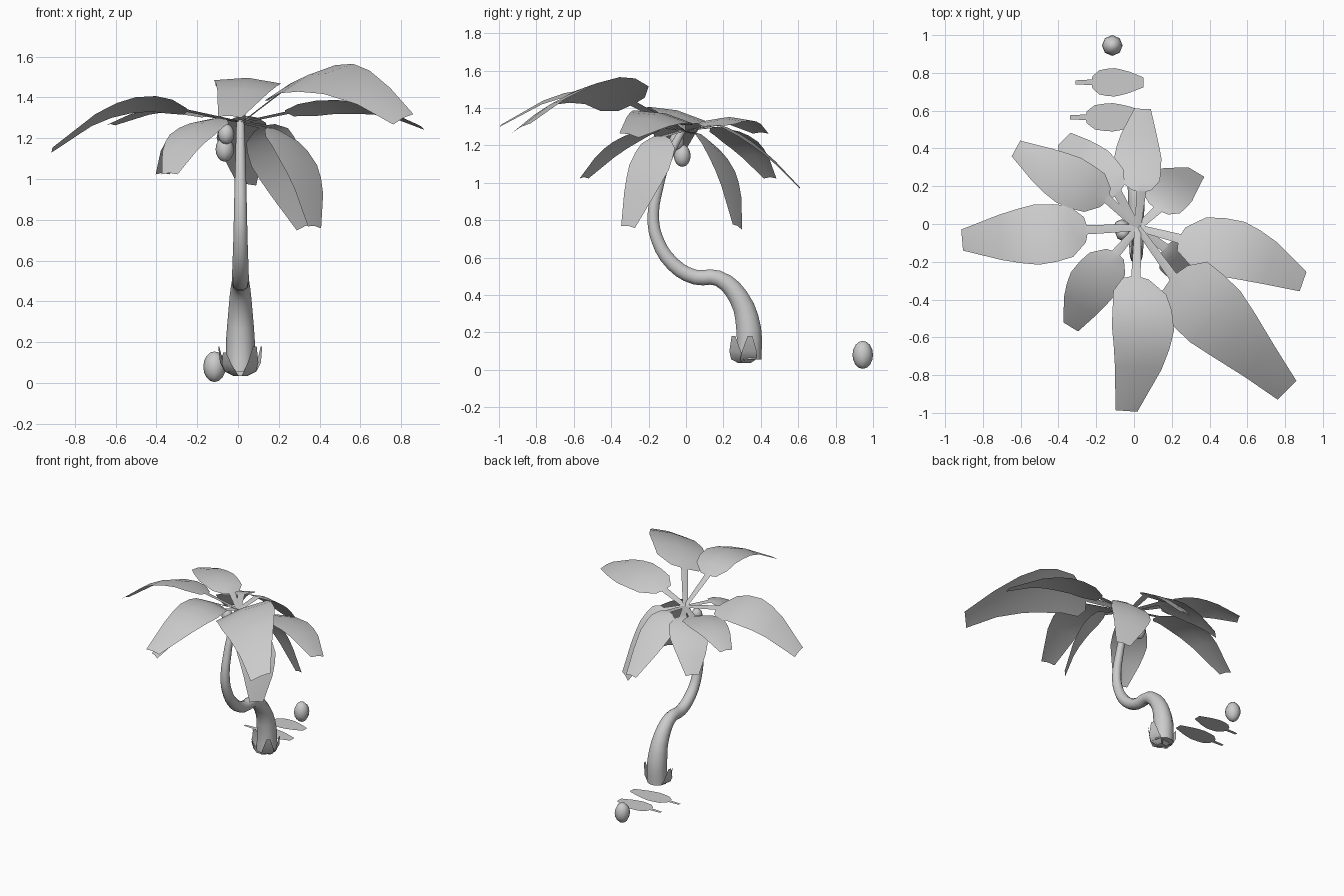
import bpy, bmesh, math
from mathutils import Vector as V, Matrix

if "Cube" in bpy.data.objects:
    bpy.data.objects.remove(bpy.data.objects["Cube"])

BLADE = [(0, .42), (.13, .85), (.27, .95), (.43, 1), (.57, .9), (.72, .75), (1, .35)]
BROAD = [(0, .52), (.1, .96), (.27, 1), (.43, 1), (.6, .84), (.8, .6), (1, .37)]


def arc(a, b, c, t):
    """Quadratic curve through a, b (midway) and c."""
    q = 2 * b - (a + c) / 2
    return a * (1 - t) ** 2 + q * 2 * t * (1 - t) + c * t * t


def leaf(name, root, a, b, c, width, roll=0, profile=BLADE, stem=.025, sag=.02, turn=0):
    """Thin stem followed by a broad arched blade, one surface thick."""
    a, b, c = V(a), V(b), V(c)
    d = c - a
    side = Matrix.Rotation(math.radians(turn), 3, "Z") @ V((d.y, -d.x, 0)).normalized()
    side += V((0, 0, roll))
    rows = []
    if root:
        r = V(root)
        rows += [(r, stem * .7), (r.lerp(a, .96), stem)]
    rows += [(arc(a, b, c, t), width * w / 2) for t, w in profile]
    bm = bmesh.new()
    prev = None
    for p, h in rows:
        drop = V((0, 0, sag * h / (width / 2)))
        row = [bm.verts.new(p + side * (h * k) - drop * abs(k)) for k in (-1, 0, 1)]
        if prev:
            for i in range(2):
                bm.faces.new((prev[i], row[i], row[i + 1], prev[i + 1]))
        prev = row
    bmesh.ops.recalc_face_normals(bm, faces=bm.faces)
    for f in bm.faces:
        f.smooth = True
    me = bpy.data.meshes.new(name)
    bm.to_mesh(me)
    bm.free()
    ob = bpy.data.objects.new(name, me)
    bpy.context.collection.objects.link(ob)
    return ob


# Crown of ten fronds: blade start, middle, tip, width, roll
hub = (.02, -.02, 1.28)
fronds = [
    ((-.26, -.03, 1.34), (-.56, -.06, 1.37), (-.91, -.085, 1.15), .32, -.25),
    ((-.15, .14, 1.31), (-.38, .25, 1.35), (-.625, .4, 1.27), .27, 0),
    ((-.09, .17, 1.3), (-.25, .31, 1.22), (-.37, .45, 1.03), .27, 0),
    ((.04, .18, 1.31), (.02, .38, 1.2), (.045, .61, .975), .25, 0),
    ((.13, .08, 1.26), (.2, .205, 1.09), (.33, .275, .77), .28, .3, BLADE, .025, .02, 15),
    ((.25, -.08, 1.33), (.58, -.15, 1.37), (.895, -.305, 1.26), .31, .22),
    ((.215, -.29, 1.43), (.47, -.53, 1.51), (.81, -.88, 1.3), .38, -.36, BROAD),
    ((.17, -.13, 1.25), (.31, -.21, 1.07), (.375, -.31, .77), .28, .1),
    ((.01, -.29, 1.43), (.045, -.6, 1.49), (-.04, -.99, 1.31), .33, .05),
    ((-.1, -.16, 1.3), (-.24, -.35, 1.22), (-.335, -.545, 1.03), .26, 0),
]
for i, f in enumerate(fronds):
    leaf(f"frond_{i + 1}", hub, *f)

# Two fallen leaves lying flat on the ground
for i, (x, y, n) in enumerate(((-.22, .75, .27), (-.25, .565, .32))):
    leaf(f"fallen_leaf_{i + 1}", (x - .09, y, .06), (x, y, .06),
         (x + n / 2, y, .06), (x + n, y, .06), .15, 0, BLADE, .015, 0)

# Curved trunk
path = [(.335, .055, .072), (.335, .22, .07), (.28, .39, .056), (.17, .49, .044),
        (.05, .495, .042), (-.07, .565, .04), (-.155, .7, .035), (-.175, .83, .032),
        (-.15, .97, .029), (-.11, 1.1, .025), (-.02, 1.28, .02)]
cu = bpy.data.curves.new("trunk", "CURVE")
cu.dimensions = "3D"
cu.resolution_u = 3
cu.bevel_depth = 1
cu.bevel_resolution = 3
cu.use_fill_caps = True
sp = cu.splines.new("BEZIER")
sp.bezier_points.add(len(path) - 1)
for bp, (y, z, r) in zip(sp.bezier_points, path):
    bp.co = (.012, y, z)
    bp.radius = r
    bp.handle_left_type = bp.handle_right_type = "AUTO"
trunk = bpy.data.objects.new("trunk", cu)
bpy.context.collection.objects.link(trunk)
bpy.ops.object.select_all(action="DESELECT")
trunk.select_set(True)
bpy.context.view_layer.objects.active = trunk
bpy.ops.object.convert(target="MESH")
bpy.ops.object.shade_smooth_by_angle(angle=math.radians(50))

# Small husk leaves around the trunk foot
for i, ang in enumerate((20, 100, 165, 225, 310)):
    u = V((math.cos(math.radians(ang)), .72 * math.sin(math.radians(ang)), 0))
    o = V((.012, .315, 0))
    z = .18 if i % 2 == 0 else .15
    leaf(f"husk_leaf_{i + 1}", None, o + u * .03 + V((0, 0, .035)),
         o + u * .085 + V((0, 0, .075)), o + u * .11 + V((0, 0, z)), .09, 0,
         [(0, .5), (.35, 1), (.65, .9), (1, .3)], sag=0)

# Coconuts: two under the crown, one on the ground
for name, loc, r, h in (("upper_coconut", (-.058, -.05, 1.22), .04, .05),
                        ("lower_coconut", (-.065, -.02, 1.145), .045, .06),
                        ("ground_coconut", (-.115, .945, .08), .055, .075)):
    bpy.ops.mesh.primitive_uv_sphere_add(segments=8, ring_count=8, radius=1, location=loc)
    nut = bpy.context.object
    nut.name = name
    nut.scale = (r, r, h)
    bpy.ops.object.shade_smooth()
